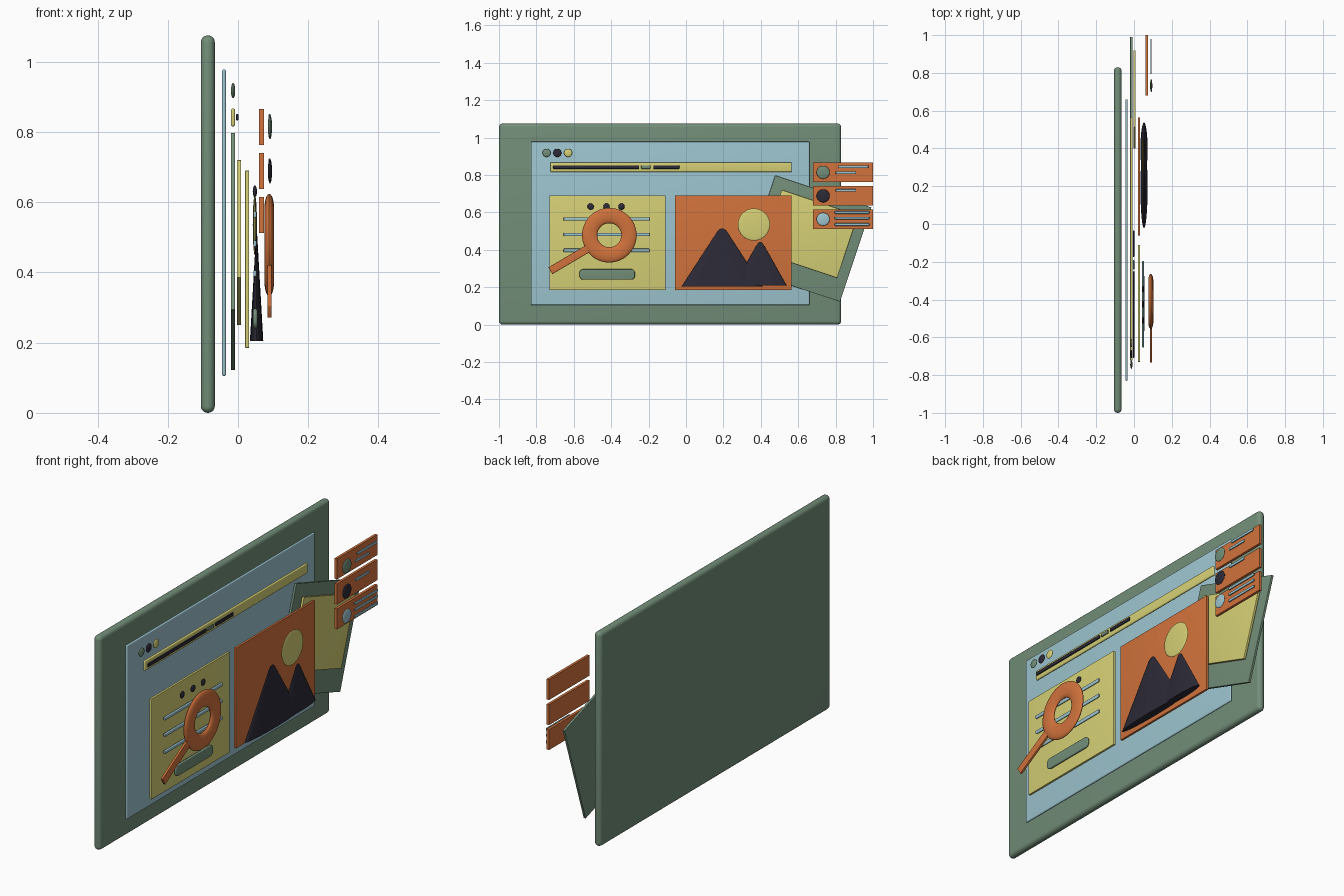
import bpy, bmesh, math
from mathutils import Matrix, Vector

if "Cube" in bpy.data.objects:
    bpy.data.objects.remove(bpy.data.objects["Cube"])

COLOURS = {
    "green": (0.17, 0.27, 0.19, 1), "blue": (0.34, 0.56, 0.63, 1),
    "yellow": (0.67, 0.63, 0.18, 1), "orange": (0.64, 0.17, 0.045, 1),
    "dark": (0.025, 0.023, 0.037, 1),
}
MATS = {}
for key, col in COLOURS.items():
    MATS[key] = bpy.data.materials.new(key)
    MATS[key].diffuse_color = col


def finish(bm, name, colour, smooth=True):
    bmesh.ops.recalc_face_normals(bm, faces=bm.faces)
    me = bpy.data.meshes.new(name)
    bm.to_mesh(me)
    bm.free()
    ob = bpy.data.objects.new(name, me)
    bpy.context.collection.objects.link(ob)
    me.materials.append(MATS[colour])
    if smooth:
        bpy.ops.object.select_all(action='DESELECT')
        ob.select_set(True)
        bpy.context.view_layer.objects.active = ob
        bpy.ops.object.shade_smooth_by_angle(angle=math.radians(35))
    return ob


def plate(name, colour, x, thick, y, z, w, h, edge=0.0, corner=0.0, tilt=0.0):
    """Upright slab centred at x, y, z; corner rounds the outline, edge the rim."""
    bm = bmesh.new()
    bmesh.ops.create_cube(bm, size=1, matrix=Matrix.Diagonal((thick, w, h, 1)))
    if corner:
        along_x = [e for e in bm.edges
                   if abs(e.verts[0].co.x - e.verts[1].co.x) > thick * 0.9]
        bmesh.ops.bevel(bm, geom=along_x, offset=corner, segments=6,
                        profile=0.5, affect='EDGES')
        rim = [e for e in bm.edges
               if abs(e.verts[0].co.x - e.verts[1].co.x) < 1e-5]
    else:
        rim = list(bm.edges)
    if edge:
        bmesh.ops.bevel(bm, geom=rim, offset=edge, segments=5,
                        profile=0.5, affect='EDGES')
    bm.transform(Matrix.Translation((x, y, z)) @ Matrix.Rotation(math.radians(tilt), 4, 'X'))
    return finish(bm, name, colour)


def span(name, colour, x, thick, y0, y1, z0, z1, edge=0.0, corner=0.0):
    return plate(name, colour, x, thick, (y0 + y1) / 2, (z0 + z1) / 2,
                 y1 - y0, z1 - z0, edge, corner)


def button(name, colour, x, y, z, r, half=0.006):
    """Flattened ball."""
    bm = bmesh.new()
    bmesh.ops.create_uvsphere(bm, u_segments=32, v_segments=16, radius=1)
    bm.transform(Matrix.Translation((x, y, z)) @ Matrix.Diagonal((half, r, r, 1))
                 @ Matrix.Rotation(math.pi / 2, 4, 'Y'))
    return finish(bm, name, colour)


def lathe(name, colour, profile, matrix, closed=False, steps=48):
    """Revolve (radius, height) points about z, then place with matrix."""
    bm = bmesh.new()
    rings = [[bm.verts.new((r * math.cos(a), r * math.sin(a), h)) for r, h in profile]
             for a in (2 * math.pi * i / steps for i in range(steps))]
    n = len(profile)
    for i in range(steps):
        a, b = rings[i], rings[(i + 1) % steps]
        for j in range(n if closed else n - 1):
            k = (j + 1) % n
            bm.faces.new((a[j], b[j], b[k], a[k]))
    if not closed:
        bm.faces.new([r[0] for r in rings])
        bm.faces.new([r[-1] for r in rings])
    bm.transform(matrix)
    return finish(bm, name, colour)


# Backing board and window panel
span("backing_board", "green", -0.086, 0.04, -1.0, 0.83, 0.0, 1.075, edge=0.0195)
span("window_panel", "blue", -0.04, 0.012, -0.83, 0.66, 0.105, 0.978, edge=0.0058)

# Window buttons
for i, (y, c) in enumerate([(-0.745, "green"), (-0.688, "dark"), (-0.63, "yellow")]):
    button(f"window_button_{i + 1}", c, -0.014, y, 0.918, 0.022)

# Search bar with text strokes
span("search_bar", "yellow", -0.014, 0.012, -0.725, 0.565, 0.816, 0.867, edge=0.0055)
for i, (y0, y1, c) in enumerate([(-0.71, -0.25, "dark"), (-0.24, -0.19, "green"),
                                 (-0.175, -0.035, "dark")]):
    span(f"search_stroke_{i + 1}", c, -0.002, 0.007, y0, y1, 0.833, 0.851, edge=0.003)

# Tilted picture behind the window
plate("tilted_frame", "green", -0.014, 0.012, 0.65, 0.46, 0.543, 0.532, 0.002, tilt=-18.4)
plate("tilted_sheet", "yellow", 0.003, 0.012, 0.66, 0.485, 0.43, 0.353, 0.002, tilt=-18.4)

# Main cards
span("text_card", "yellow", 0.026, 0.012, -0.73, -0.11, 0.185, 0.69, edge=0.002)
span("picture_card", "orange", 0.026, 0.012, -0.06, 0.565, 0.185, 0.69, edge=0.002)

# Text card details
for i, y in enumerate((-0.51, -0.425, -0.345)):
    button(f"card_dot_{i + 1}", "dark", 0.048, y, 0.631, 0.017)
for i, z in enumerate((0.565, 0.482, 0.397)):
    span(f"card_line_{i + 1}", "blue", 0.048, 0.009, -0.655, -0.195, z - 0.009, z + 0.009, edge=0.004)
span("card_pill", "green", 0.049, 0.012, -0.57, -0.273, 0.24, 0.297, edge=0.005, corner=0.022)

# Sun and mountains: flattened cones with rounded tips
button("sun", "yellow", 0.048, 0.363, 0.535, 0.086)
for i, (y, r, z, top) in enumerate([(0.193, 0.215, 0.205, 0.515), (0.397, 0.14, 0.21, 0.443)]):
    h = top - z
    prof = [(1, 0), (0.15, h * 0.91), (0.11, h * 0.955), (0.06, h * 0.985), (0.01, h)]
    lathe(f"mountain_{i + 1}", "dark", prof,
          Matrix.Translation((0.053, y, z)) @ Matrix.Diagonal((0.019, r, 1, 1)))

# Magnifier ring and handle
ring = [(0.105 + 0.041 * math.cos(t), 0.0135 * math.sin(t))
        for t in (2 * math.pi * i / 20 for i in range(20))]
lathe("magnifier_ring", "orange", ring,
      Matrix.Translation((0.089, -0.41, 0.478)) @ Matrix.Rotation(math.pi / 2, 4, 'Y'), closed=True)
a, b = Vector((-0.725, 0.288)), Vector((-0.515, 0.412))
d, m = b - a, (a + b) / 2
plate("magnifier_handle", "orange", 0.09, 0.012, m.x, m.y, d.length, 0.042, 0.003,
      tilt=math.degrees(math.atan2(d.y, d.x)))

# Side tags, each with a round icon and text lines
TAGS = [
    (0.8145, "green", [(0.03, 0.815, 0.975), (-0.002, 0.80, 0.91)]),
    (0.6885, "dark", [(0.029, 0.80, 0.91)]),
    (0.5635, "blue", [(0.036, 0.795, 0.98), (0.006, 0.795, 0.98), (-0.028, 0.795, 0.98)]),
]
for i, (z, c, lines) in enumerate(TAGS):
    span(f"tag_{i + 1}", "orange", 0.067, 0.013, 0.68, 1.0, z - 0.0515, z + 0.0515)
    button(f"tag_icon_{i + 1}", c, 0.091, 0.733, z, 0.035)
    for j, (dz, y0, y1) in enumerate(lines):
        span(f"tag_{i + 1}_line_{j + 1}", "blue", 0.09, 0.006, y0, y1,
             z + dz - 0.007, z + dz + 0.007, edge=0.0025)

for m in bpy.data.materials:
    if m.users and not m.is_grease_pencil:
        m.use_nodes = True
        m.node_tree.nodes["Principled BSDF"].inputs["Base Color"].default_value = m.diffuse_color
